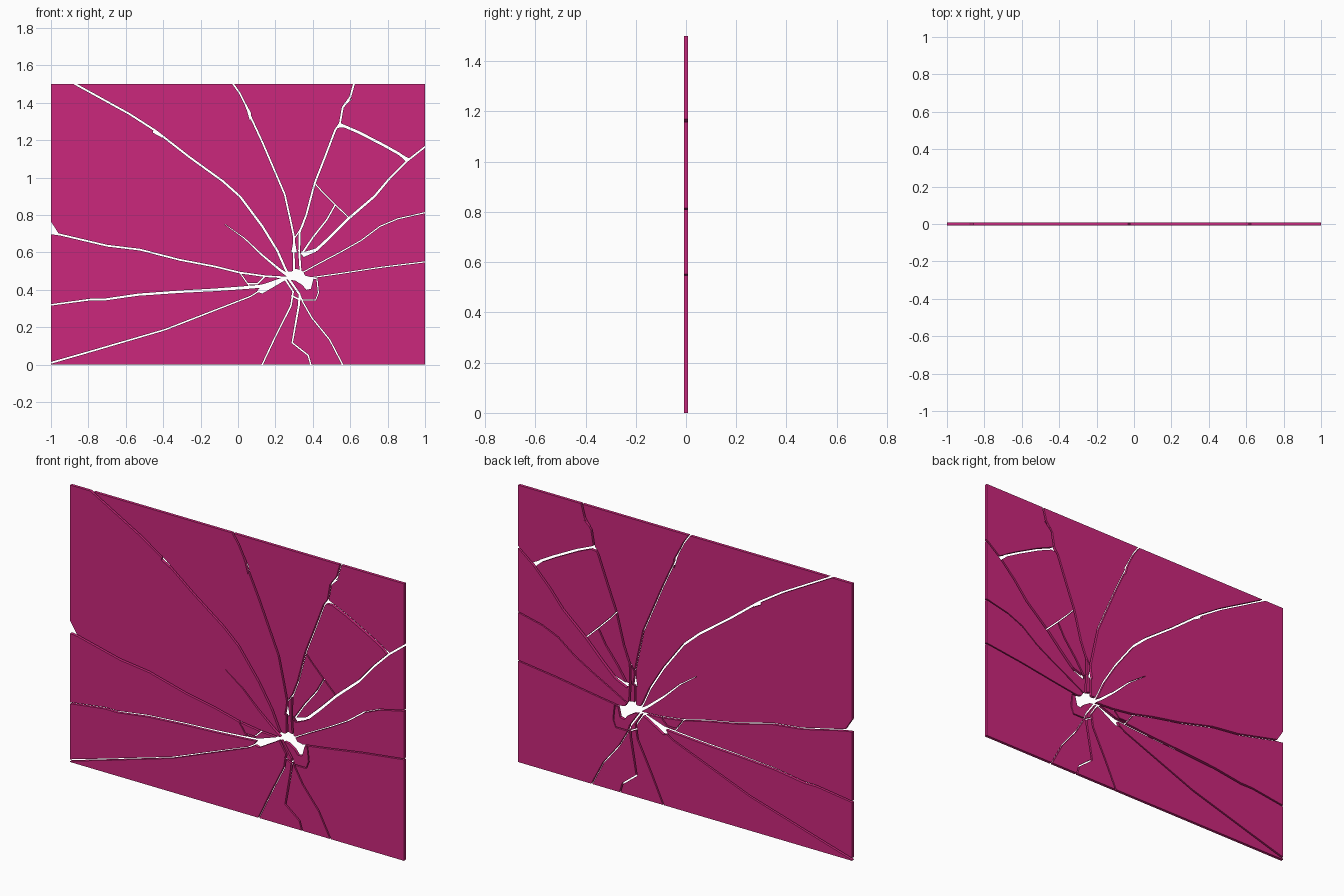
import bpy, bmesh
from mathutils import Vector
from mathutils.geometry import delaunay_2d_cdt

W, H, T = 2.0, 1.5, 0.016

# Flat layout: face 0 is the whole pane, every later face is a gap
verts, faces = [], []


def gap(points):
    """Add one gap polygon, wound counter-clockwise."""
    pts = [Vector(p) for p in points]
    area = sum(a.cross(b) for a, b in zip(pts, pts[1:] + pts[:1]))
    if area < 0:
        pts.reverse()
    faces.append(list(range(len(verts), len(verts) + len(pts))))
    verts.extend(pts)


def crack(w0, w1, *points):
    """Tapered ribbon along a path, from width w0 to w1."""
    pts = [Vector(p) for p in points]
    n = len(pts)
    left, right = [], []
    for i, p in enumerate(pts):
        d = (pts[min(i + 1, n - 1)] - pts[max(i - 1, 0)]).normalized()
        off = Vector((-d.y, d.x)) * (w0 + (w1 - w0) * i / (n - 1)) / 2
        left.append(p + off)
        right.append(p - off)
    for i in range(n - 1):
        gap((left[i], right[i], right[i + 1], left[i + 1]))


gap([(-W / 2, 0), (W / 2, 0), (W / 2, H), (-W / 2, H)])

# Impact hole
gap([(.26, .50), (.285, .497), (.31, .513), (.345, .50), (.36, .475), (.405, .465),
     (.39, .405), (.365, .40), (.345, .425), (.305, .45), (.265, .455)])

# Cracks running to the top edge
crack(.010, .012, (-.90, 1.52), (-.87, 1.5), (-.58, 1.34), (-.44, 1.25), (-.26, 1.11),
      (-.08, .98), (.01, .90), (.13, .74), (.21, .61), (.25, .52), (.27, .48))
crack(.009, .010, (-.04, 1.52), (.01, 1.45), (.04, 1.39), (.065, 1.33), (.13, 1.19),
      (.25, .91), (.28, .775), (.30, .68), (.298, .59), (.30, .49))
crack(.010, .010, (.625, 1.52), (.60, 1.43), (.56, 1.375), (.545, 1.29), (.52, 1.255),
      (.465, 1.11), (.41, .97), (.365, .80), (.33, .71), (.327, .61), (.335, .49))

# Cracks running to the right edge
crack(.009, .016, (1.02, 1.18), (.905, 1.09), (.81, .995), (.73, .90), (.59, .78),
      (.49, .68), (.42, .615), (.34, .59))
crack(.006, .006, (1.02, .817), (.855, .78), (.76, .74), (.66, .665), (.545, .60),
      (.44, .545), (.34, .49))
crack(.006, .006, (1.02, .552), (.76, .52), (.545, .487), (.39, .465))

# Cracks running to the left edge
crack(.010, .009, (-1.02, .705), (-.95, .695), (-.70, .636), (-.525, .615), (-.31, .56),
      (-.125, .525), (.01, .492), (.145, .473), (.28, .465))
crack(.008, .018, (-1.02, .317), (-.79, .348), (-.715, .348), (-.535, .374), (-.31, .39),
      (-.125, .40), (.04, .412), (.13, .42), (.28, .47))
crack(.010, .006, (-1.02, .004), (-.79, .07), (-.39, .187), (-.10, .30), (.065, .364),
      (.14, .41))

# Cracks running to the bottom edge
crack(.007, .010, (.12, -.02), (.20, .15), (.283, .315), (.295, .39), (.25, .46))
crack(.007, .012, (.395, -.02), (.375, .05), (.29, .117), (.31, .23), (.325, .315),
      (.33, .375), (.27, .46))
crack(.007, .007, (.57, -.02), (.49, .133), (.395, .25), (.345, .337), (.33, .375))

# Short branches between the main cracks
crack(.014, .014, (.545, 1.285), (.65, 1.24), (.785, 1.17), (.865, 1.125), (.905, 1.09))
crack(.006, .006, (.41, .97), (.45, .925), (.52, .855), (.595, .783))
crack(.007, .010, (.52, .855), (.475, .775), (.40, .68), (.34, .59))
crack(.006, .006, (.365, .80), (.345, .74), (.305, .68))
crack(.002, .016, (-.07, .75), (.035, .675), (.13, .585), (.22, .51), (.27, .475))
crack(.006, .006, (.01, .492), (.05, .435), (.07, .41))
crack(.006, .008, (.145, .473), (.105, .433), (.05, .432))
crack(.006, .006, (.40, .462), (.422, .46), (.43, .385), (.415, .345), (.34, .345))
crack(.008, .008, (.285, .37), (.335, .345))

# Chips lost where cracks meet or widen
gap([(-1.02, .77), (-1, .765), (-.955, .695), (-1.02, .705)])
gap([(.52, 1.265), (.545, 1.295), (.585, 1.27)])
gap([(.04, 1.40), (.07, 1.345), (.065, 1.30), (.05, 1.35)])
gap([(.57, 1.40), (.555, 1.37), (.61, 1.42)])
gap([(.335, .605), (.35, .575), (.42, .605), (.36, .60)])
gap([(.10, .39), (.13, .38), (.25, .45), (.13, .43)])
gap([(.865, 1.13), (.90, 1.08), (.92, 1.10)])
gap([(-.45, 1.265), (-.40, 1.21), (-.455, 1.24)])
gap([(.30, .68), (.285, .60), (.315, .60)])

# Keep only the triangles that lie in the pane and in no gap
co, _, tris, _, _, origin = delaunay_2d_cdt(verts, [], faces, 1, 1e-5)
bm = bmesh.new()
bv = [bm.verts.new((p.x, 0, p.y)) for p in co]
for tri, src in zip(tris, origin):
    if list(src) == [0]:
        bm.faces.new([bv[i] for i in tri])
bmesh.ops.delete(bm, geom=[v for v in bm.verts if not v.link_faces], context='VERTS')

# Thicken the shards into solid glass
bmesh.ops.recalc_face_normals(bm, faces=bm.faces)
bmesh.ops.translate(bm, vec=(0, -T / 2, 0), verts=bm.verts)
top = bmesh.ops.extrude_face_region(bm, geom=bm.faces[:], use_keep_orig=True)
bmesh.ops.translate(bm, vec=(0, T, 0),
                    verts=[g for g in top['geom'] if isinstance(g, bmesh.types.BMVert)])
bmesh.ops.recalc_face_normals(bm, faces=bm.faces)
mesh = bpy.data.meshes.new("glass_shard")
bm.to_mesh(mesh)
bm.free()

mat = bpy.data.materials.new("magenta_glass")
mat.diffuse_color = (0.6, 0.02, 0.2, 1)
mesh.materials.append(mat)
pane = bpy.data.objects.new("glass_shard", mesh)
bpy.context.collection.objects.link(pane)

# Split the pane into one object per shard
bpy.context.view_layer.objects.active = pane
pane.select_set(True)
bpy.ops.object.mode_set(mode='EDIT')
bpy.ops.mesh.select_all(action='SELECT')
bpy.ops.mesh.separate(type='LOOSE')
bpy.ops.object.mode_set(mode='OBJECT')
